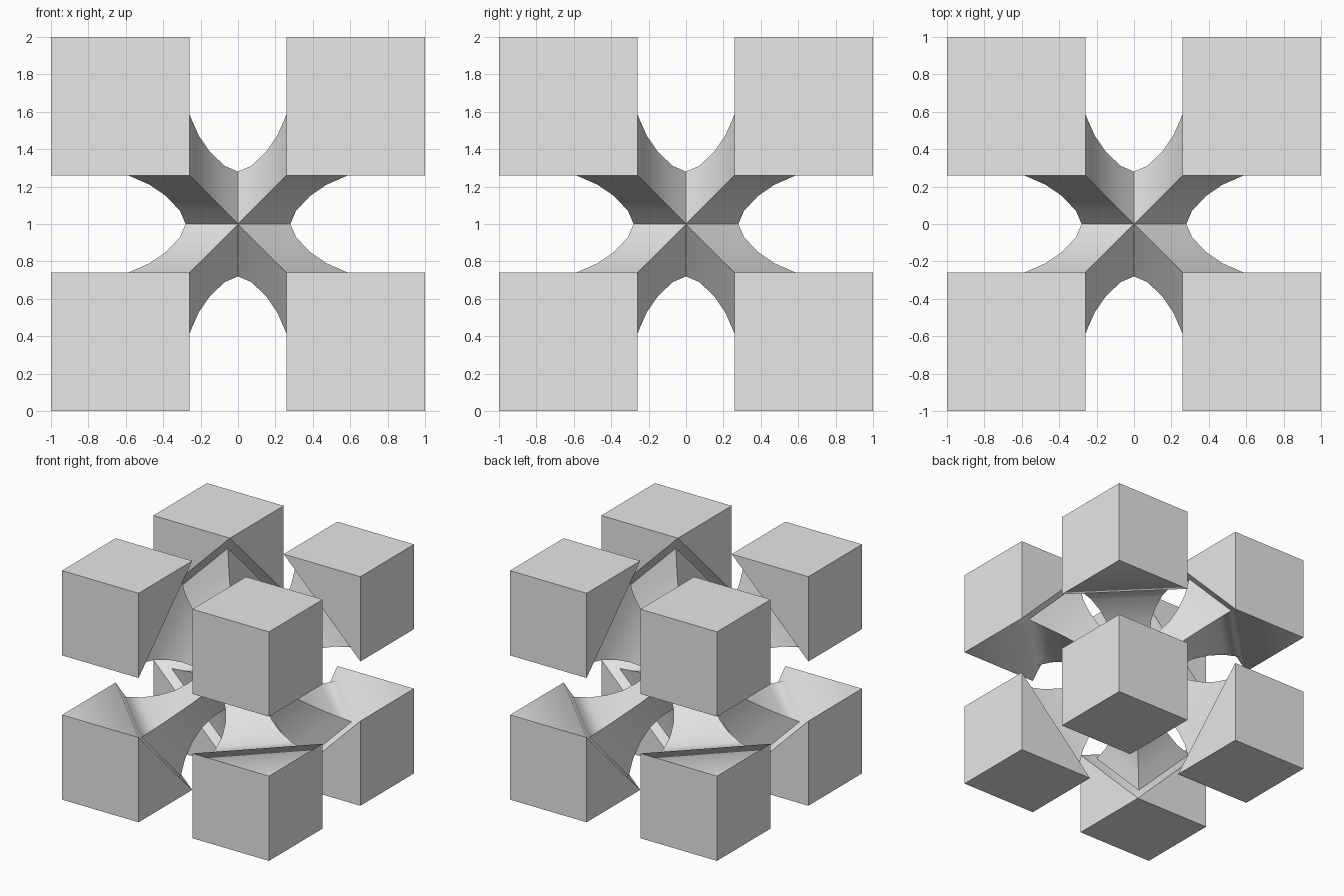
import bpy
import bmesh
import math
from mathutils import Vector

default = bpy.data.objects.get("Cube")
if default:
    bpy.data.objects.remove(default, do_unlink=True)

# Single plain grey
grey = bpy.data.materials.new("light_grey")
grey.use_nodes = True
colour = (0.8, 0.8, 0.8, 1)
grey.diffuse_color = colour
grey.node_tree.nodes["Principled BSDF"].inputs["Base Color"].default_value = colour

INNER, OUTER = 0.26, 1.0

# Ridge of a leg: (distance from the axis on both sides, distance along the axis)
RIDGE = [(0, 0.28), (0.07, 0.31), (0.15, 0.385), (0.21, 0.473),
         (0.26, 0.587), (0.3, 0.72), (0.325, 0.87)]


def triangle(bm, side, along):
    """Three points, one near each axis."""
    points = []
    for axis in range(3):
        p = Vector((side, side, side))
        p[axis] = along
        points.append(bm.verts.new(p))
    return points


bm = bmesh.new()

# Corner block with its inner corner cut off
tips = triangle(bm, INNER, OUTER)
wings = triangle(bm, OUTER, INNER)
corner = bm.verts.new((OUTER, OUTER, OUTER))
for i in range(3):
    j, k = (i + 1) % 3, (i + 2) % 3
    bm.faces.new((tips[j], tips[k], wings[i]))
    bm.faces.new((tips[i], wings[j], corner, wings[k]))

# Rim and concave three-sided leg down to the centre
rings = [tips] + [triangle(bm, r, h) for r, h in reversed(RIDGE)]
for upper, lower in zip(rings, rings[1:]):
    for i in range(3):
        j = (i + 1) % 3
        bm.faces.new((upper[i], upper[j], lower[j], lower[i]))
bmesh.ops.recalc_face_normals(bm, faces=bm.faces)
bm.normal_update()

# Make sure the block's outer faces point outwards
if corner.normal.dot(corner.co) < 0:
    bmesh.ops.reverse_faces(bm, faces=bm.faces)

# Smooth along the legs, sharp on ridges, block edges and the centre seams;
# the rims below and above the blocks blend into the flat faces
for f in bm.faces:
    f.smooth = True
blended = {tips[0], tips[1], rings[1][0], rings[1][1]}
for e in bm.edges:
    a, b = e.verts
    level = a in blended and b in blended and abs(a.co.z - b.co.z) < 0.001
    e.smooth = level or (not e.is_boundary
                         and e.calc_face_angle(math.pi) < math.radians(35))

mesh = bpy.data.meshes.new("corner_blocks_and_legs")
bm.to_mesh(mesh)
bm.free()
mesh.materials.append(grey)

# Mirror the one octant into all eight
body = bpy.data.objects.new("corner_blocks_and_legs", mesh)
body.location.z = OUTER
bpy.context.collection.objects.link(body)
mirror = body.modifiers.new("eight_corners", 'MIRROR')
mirror.use_axis = (True, True, True)
mirror.use_clip = True
mirror.merge_threshold = 0.001
